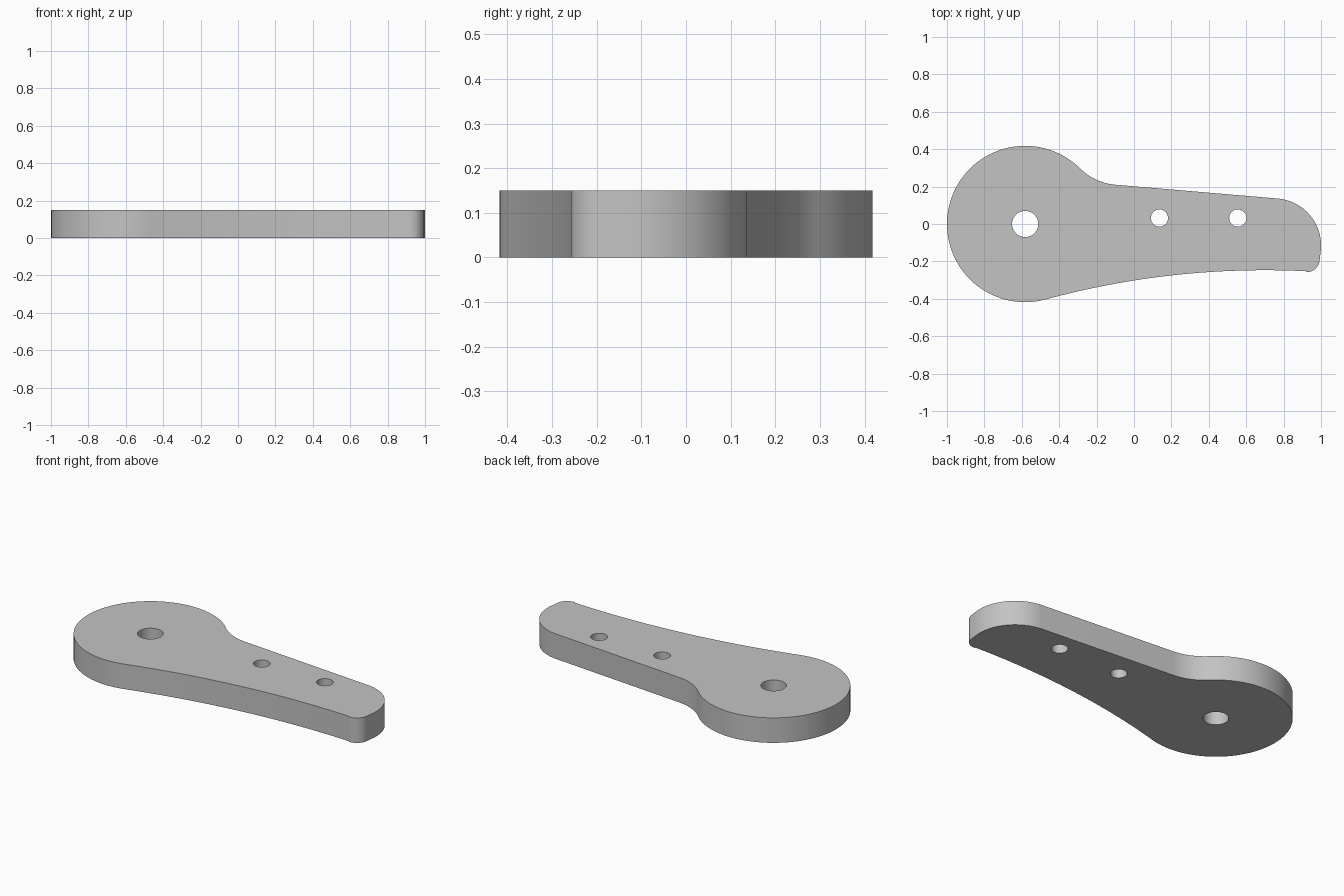
import bpy, bmesh
from math import cos, sin, radians, sqrt, atan2, degrees
from mathutils import Vector

cube = bpy.data.objects.get("Cube")
if cube:
    bpy.data.objects.remove(cube)

THICK = 0.15
grey = bpy.data.materials.new("plain_grey")
grey.use_nodes = True
color = (0.55, 0.55, 0.55, 1)
grey.diffuse_color = color
grey.node_tree.nodes["Principled BSDF"].inputs["Base Color"].default_value = color


def arc(c, r, a, b, n):
    """Points on a circle from angle a to angle b in degrees."""
    angles = [radians(a + (b - a) * i / n) for i in range(n + 1)]
    return [Vector((c.x + r * cos(t), c.y + r * sin(t), 0)) for t in angles]


def heading(v):
    return degrees(atan2(v.y, v.x))


def prism(name, points, z, height):
    bm = bmesh.new()
    face = bm.faces.new([bm.verts.new((p.x, p.y, z)) for p in points])
    out = bmesh.ops.extrude_face_region(bm, geom=[face])
    top = [v for v in out["geom"] if isinstance(v, bmesh.types.BMVert)]
    bmesh.ops.translate(bm, verts=top, vec=(0, 0, height))
    bmesh.ops.recalc_face_normals(bm, faces=bm.faces)
    mesh = bpy.data.meshes.new(name)
    bm.to_mesh(mesh)
    bm.free()
    mesh.materials.append(grey)
    obj = bpy.data.objects.new(name, mesh)
    bpy.context.collection.objects.link(obj)
    return obj


# Circles that make up the outline: round head, tail end and small tail corner
head, head_r = Vector((-0.582, 0)), 0.418
tail, tail_r = Vector((0.748, -0.115)), 0.252
corner, corner_r = Vector((0.922, -0.187)), 0.071

# Neck fillet, tangent to the head and to the straight upper edge
normal = Vector((0.085, 1)).normalized()
along = Vector((normal.y, -normal.x))
neck_r = 0.3
base = tail + normal * (tail_r + neck_r) - head
half = base.dot(along)
reach = -half + sqrt(half * half - base.length_squared + (head_r + neck_r) ** 2)
neck = head + base + along * reach

# Long shallow hollow of the lower edge, tangent to the head
crest = Vector((0.7, -0.247))
dx = crest.x - head.x
hollow_r = (dx * dx + crest.y ** 2 - head_r ** 2) / (2 * (head_r + crest.y))
hollow = crest - Vector((0, hollow_r))

# Outline, counter-clockwise
lower = heading(hollow - head)
upper = heading(neck - head)
outline = arc(head, head_r, 360 + lower, upper, 64)
outline += arc(neck, neck_r, 180 + upper, 360 + heading(-normal), 16)
outline += arc(tail, tail_r, heading(normal), -4, 24)
outline += arc(corner, corner_r, -8, heading(hollow - corner), 12)
outline += arc(hollow, hollow_r, heading(corner - hollow), heading(head - hollow), 32)[:-1]
plate = prism("lever_plate", outline, 0, THICK)

# Pivot hole and two mounting holes
for name, x, y, r in (("pivot_hole", -0.582, 0, 0.07),
                      ("inner_hole", 0.136, 0.032, 0.046),
                      ("outer_hole", 0.555, 0.032, 0.046)):
    cutter = prism(name, arc(Vector((x, y)), r, 0, 360, 48)[:-1], -0.1, THICK + 0.2)
    cutter.hide_render = True
    mod = plate.modifiers.new(name, 'BOOLEAN')
    mod.operation = 'DIFFERENCE'
    mod.solver = 'EXACT'
    mod.object = cutter
    bpy.context.view_layer.objects.active = plate
    bpy.ops.object.modifier_apply(modifier=name)
    bpy.data.objects.remove(cutter)

# Smooth rim and holes, crisp flat faces
bpy.ops.object.select_all(action='DESELECT')
plate.select_set(True)
bpy.ops.object.shade_smooth_by_angle(angle=radians(30))
